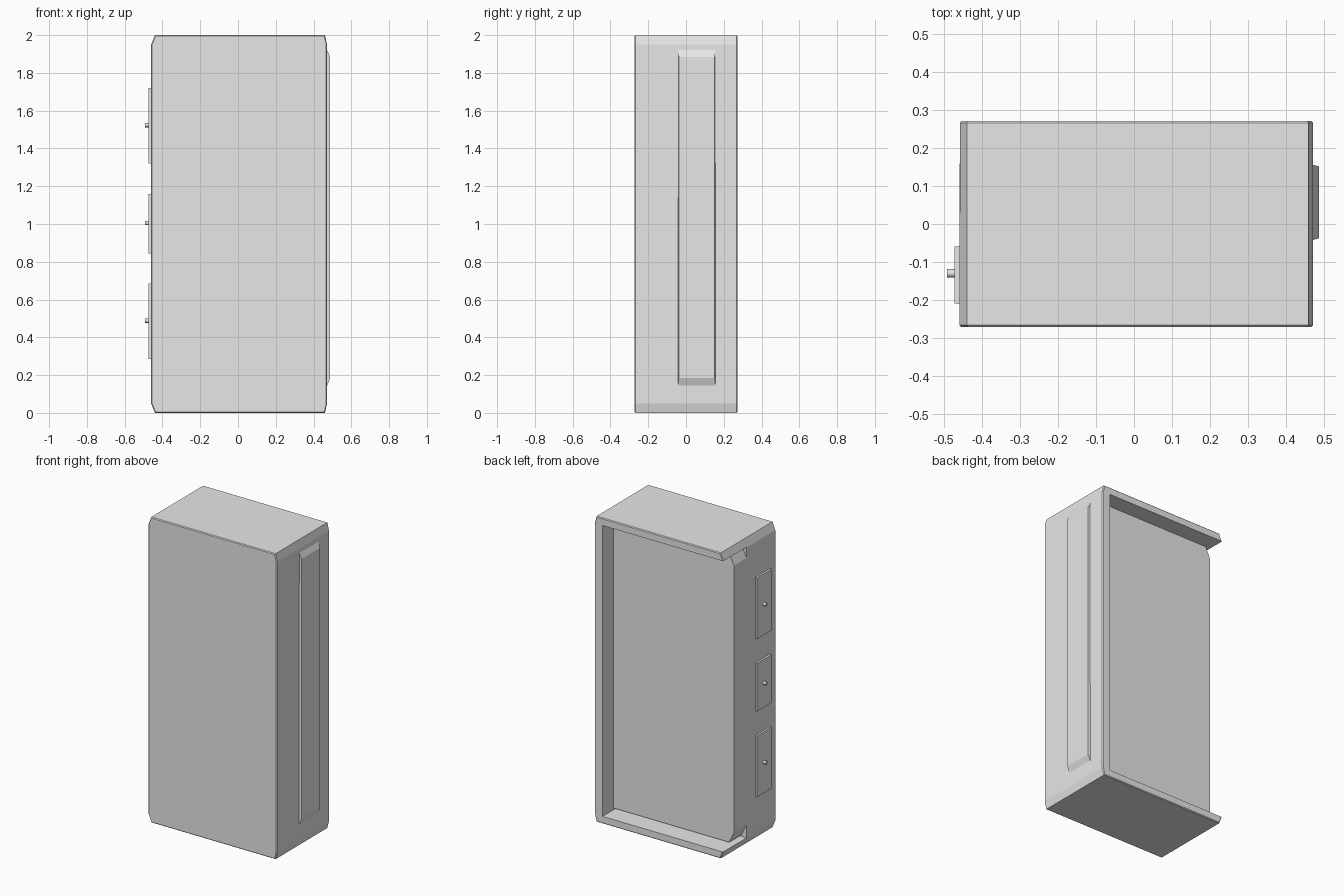
import bpy
import bmesh
import math
from mathutils import Matrix

default = bpy.data.objects.get("Cube")
if default:
    bpy.data.objects.remove(default, do_unlink=True)

grey = bpy.data.materials.new("light_grey")
grey.use_nodes = True
grey.diffuse_color = (0.8, 0.8, 0.8, 1)
grey.node_tree.nodes["Principled BSDF"].inputs["Base Color"].default_value = (0.8, 0.8, 0.8, 1)


def add_object(name, bm):
    bmesh.ops.recalc_face_normals(bm, faces=bm.faces)
    mesh = bpy.data.meshes.new(name)
    bm.to_mesh(mesh)
    bm.free()
    mesh.materials.append(grey)
    obj = bpy.data.objects.new(name, mesh)
    bpy.context.collection.objects.link(obj)
    return obj


def extrude_outline(name, points, y0, y1):
    """Extrude an x-z outline along y."""
    bm = bmesh.new()
    face = bm.faces.new([bm.verts.new((x, y0, z)) for x, z in points])
    moved = bmesh.ops.extrude_face_region(bm, geom=[face])["geom"]
    verts = [v for v in moved if isinstance(v, bmesh.types.BMVert)]
    bmesh.ops.translate(bm, verts=verts, vec=(0, y1 - y0, 0))
    return add_object(name, bm)


def box(name, x0, x1, y0, y1, z0, z1):
    return extrude_outline(name, [(x0, z0), (x1, z0), (x1, z1), (x0, z1)], y0, y1)


# Case with sloped corners and slightly softened front and back edges
L, R, TOP, DEPTH = -0.46, 0.472, 2.0, 0.272
case = extrude_outline("case_shell", [
    (L + 0.02, 0), (R - 0.012, 0), (R, 0.05), (R, TOP - 0.05),
    (R - 0.012, TOP), (L + 0.02, TOP), (L, TOP - 0.05), (L, 0.05)], -DEPTH, DEPTH)
bevel = case.modifiers.new("edge_softening", "BEVEL")
bevel.width = 0.005
bevel.segments = 1
bevel.limit_method = "ANGLE"
bevel.angle_limit = math.radians(80)

# Rear recess, open on one side
cutter = box("recess_cutter", -0.6, 0.414, 0.03, 0.4, 0.048, 1.952)
cutter.hide_render = True
cutter.hide_viewport = True
cut = case.modifiers.new("rear_recess", "BOOLEAN")
cut.operation = "DIFFERENCE"
cut.solver = "EXACT"
cut.object = cutter

# Raised back panel inside the recess
extrude_outline("back_panel", [
    (L + 0.035, 0.06), (0.42, 0.06), (0.42, 1.955),
    (L + 0.035, 1.955), (L, 1.88), (L, 0.135)], 0.02, 0.16)

# Long raised rail on the left side, sloped at both ends
rail = extrude_outline("side_rail", [
    (0.46, 0.145), (R, 0.145), (0.488, 0.185),
    (0.488, 1.885), (R, 1.92), (0.46, 1.92)], -0.042, 0.156)
for v in rail.data.vertices:
    if v.co.x > 0.48:
        v.co.y += 0.004 if v.co.y < 0 else -0.004

# Small doors with round knobs on the right side
for label, z0, z1 in (("lower", 0.285, 0.685), ("middle", 0.845, 1.16), ("upper", 1.32, 1.72)):
    box(label + "_door", -0.473, -0.455, -0.21, -0.06, z0, z1)
    middle = (z0 + z1) / 2 + 0.003
    bm = bmesh.new()
    bmesh.ops.create_cone(
        bm, cap_ends=True, segments=16, radius1=0.011, radius2=0.011, depth=0.025,
        matrix=Matrix.Translation((-0.4805, -0.13, middle)) @ Matrix.Rotation(math.pi / 2, 4, "Y"))
    knob = add_object(label + "_knob", bm)
    with bpy.context.temp_override(object=knob, active_object=knob,
                                   selected_objects=[knob], selected_editable_objects=[knob]):
        bpy.ops.object.shade_smooth_by_angle(angle=math.radians(40))
